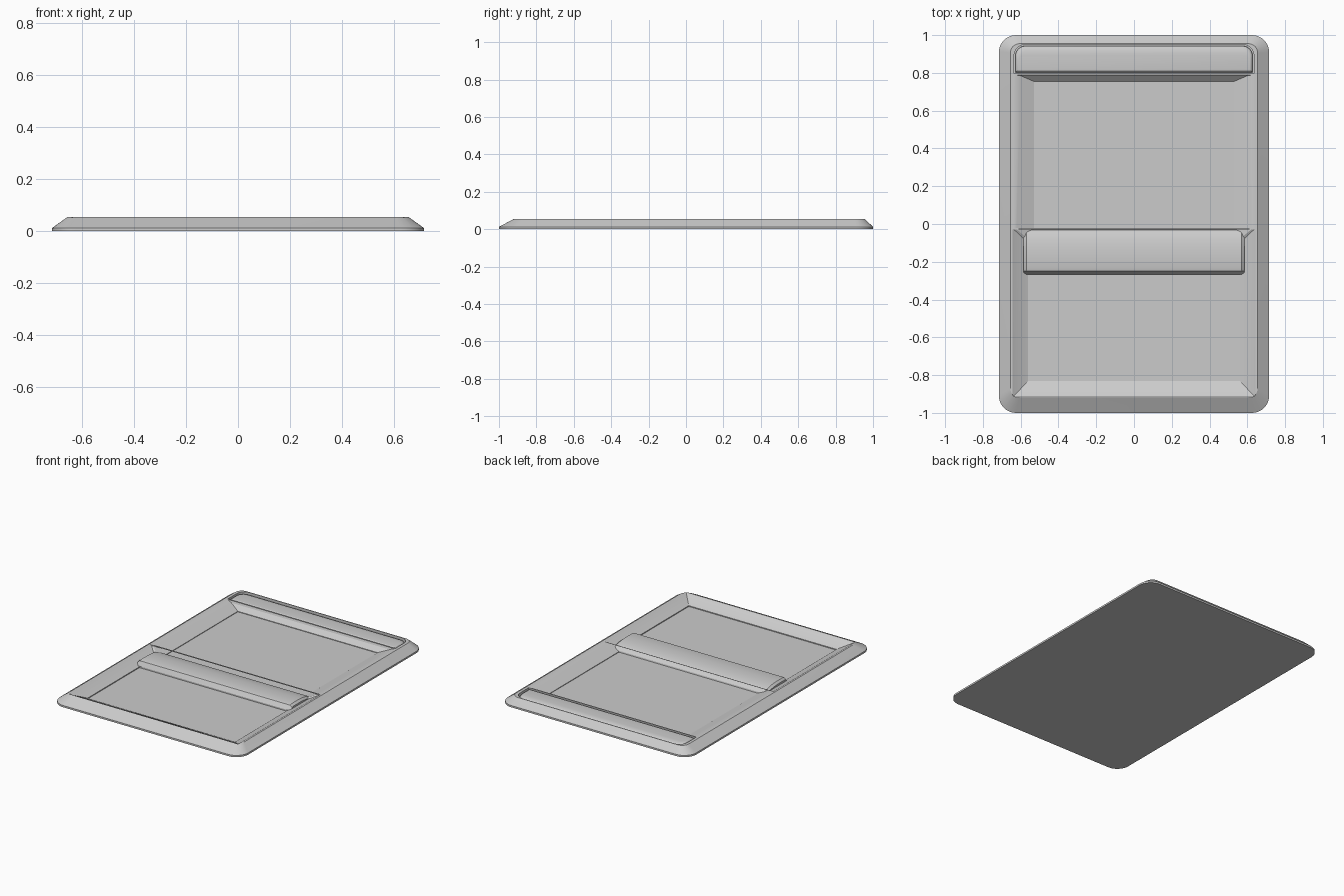
import bpy, bmesh, math

cube = bpy.data.objects.get("Cube")
if cube:
    bpy.data.objects.remove(cube, do_unlink=True)

grey = bpy.data.materials.new("light grey")
grey.use_nodes = True
COLOUR = (0.6, 0.6, 0.6, 1)
grey.diffuse_color = COLOUR
grey.node_tree.nodes["Principled BSDF"].inputs["Base Color"].default_value = COLOUR


def ring(half_x, front, back, z, r_front=0.0, r_back=0.0, steps=8):
    """Rectangle outline with separately rounded front and back corners."""
    corners = [(1, front, r_front, -90), (1, back, r_back, 0),
               (-1, back, r_back, 90), (-1, front, r_front, 180)]
    points = []
    for side, y, r, start in corners:
        cx = side * (half_x - r)
        cy = y + r if y == front else y - r
        for i in range(steps + 1 if r else 1):
            a = math.radians(start + 90 * i / steps)
            points.append((cx + r * math.cos(a), cy + r * math.sin(a), z))
    return points


def loft(name, rings, smooth=True):
    """Closed solid through a stack of matching outlines."""
    bm = bmesh.new()
    loops = [[bm.verts.new(p) for p in pts] for pts in rings]
    bm.faces.new(loops[0][::-1])
    bm.faces.new(loops[-1])
    n = len(loops[0])
    for low, high in zip(loops, loops[1:]):
        for i in range(n):
            j = (i + 1) % n
            bm.faces.new((low[i], low[j], high[j], high[i]))
    bmesh.ops.recalc_face_normals(bm, faces=bm.faces)
    mesh = bpy.data.meshes.new(name)
    bm.to_mesh(mesh)
    bm.free()
    obj = bpy.data.objects.new(name, mesh)
    bpy.context.collection.objects.link(obj)
    mesh.materials.append(grey)
    if smooth:
        shade(obj)
    return obj


def shade(obj):
    bpy.ops.object.select_all(action='DESELECT')
    obj.select_set(True)
    bpy.context.view_layer.objects.active = obj
    bpy.ops.object.shade_smooth_by_angle(angle=math.radians(25))


def carve(body, cutter):
    mod = body.modifiers.new("carve", 'BOOLEAN')
    mod.operation = 'DIFFERENCE'
    mod.solver = 'EXACT'
    mod.object = cutter
    bpy.context.view_layer.objects.active = body
    bpy.ops.object.modifier_apply(modifier=mod.name)
    bpy.data.objects.remove(cutter, do_unlink=True)


# Tray body with sloping outer rim
tray = loft("tray", [
    ring(0.715, -1, 1, 0, 0.09, 0.09),
    ring(0.715, -1, 1, 0.012, 0.09, 0.09),
    ring(0.655, -0.92, 0.955, 0.055, 0.05, 0.05),
], smooth=False)

# Front and rear pockets with sloping walls, meeting under the divider
carve(tray, loft("front_pocket", [
    ring(0.56, -0.83, -0.1, 0.01),
    ring(0.56, -0.83, -0.1, 0.016),
    ring(0.635, -0.91, -0.03, 0.05, 0, 0),
    ring(0.665, -0.93, -0.03, 0.07),
], smooth=False))
carve(tray, loft("rear_pocket", [
    ring(0.53, -0.15, 0.755, 0.01),
    ring(0.53, -0.15, 0.755, 0.014),
    ring(0.60, -0.05, 0.785, 0.042),
    ring(0.67, 0.01, 0.796, 0.07),
], smooth=False))

# Recess for the bar along the back
carve(tray, loft("bar_recess", [
    ring(0.635, 0.798, 0.95, 0.02, 0, 0.06),
    ring(0.635, 0.798, 0.95, 0.08, 0, 0.06),
], smooth=False))
shade(tray)

# Domed back bar, rounded at its two rear corners
dome = [ring(0.628, 0.803, 0.943, 0.015, 0, 0.055)]
for i in range(7):
    a = math.radians(15 * i)
    inset = 0.05 * (1 - math.cos(a))
    dome.append(ring(0.628 - inset * 0.3, 0.803 + inset * 0.3, 0.943 - inset,
                     0.035 + 0.019 * math.sin(a), 0, 0.055 - inset * 0.5))
loft("back_bar", dome)

# Divider across the middle: steep front, top curving down to the rear
bar = [(-0.268, 0.006), (-0.268, 0.02), (-0.25, 0.048), (-0.235, 0.052)]
for i in range(9):
    a = math.radians(10 * i)
    bar.append((-0.17 + 0.14 * math.sin(a), 0.012 + 0.04 * math.cos(a)))
bar.append((-0.03, 0.006))
sections = []
for half, sink in ((0.585, 0.012), (0.57, 0)):
    sections.append([(half, y, max(0.006, z - sink)) for y, z in bar])
right = [[(-x, y, z) for x, y, z in s] for s in sections]
loft("divider", [right[0], right[1], sections[1], sections[0]])
